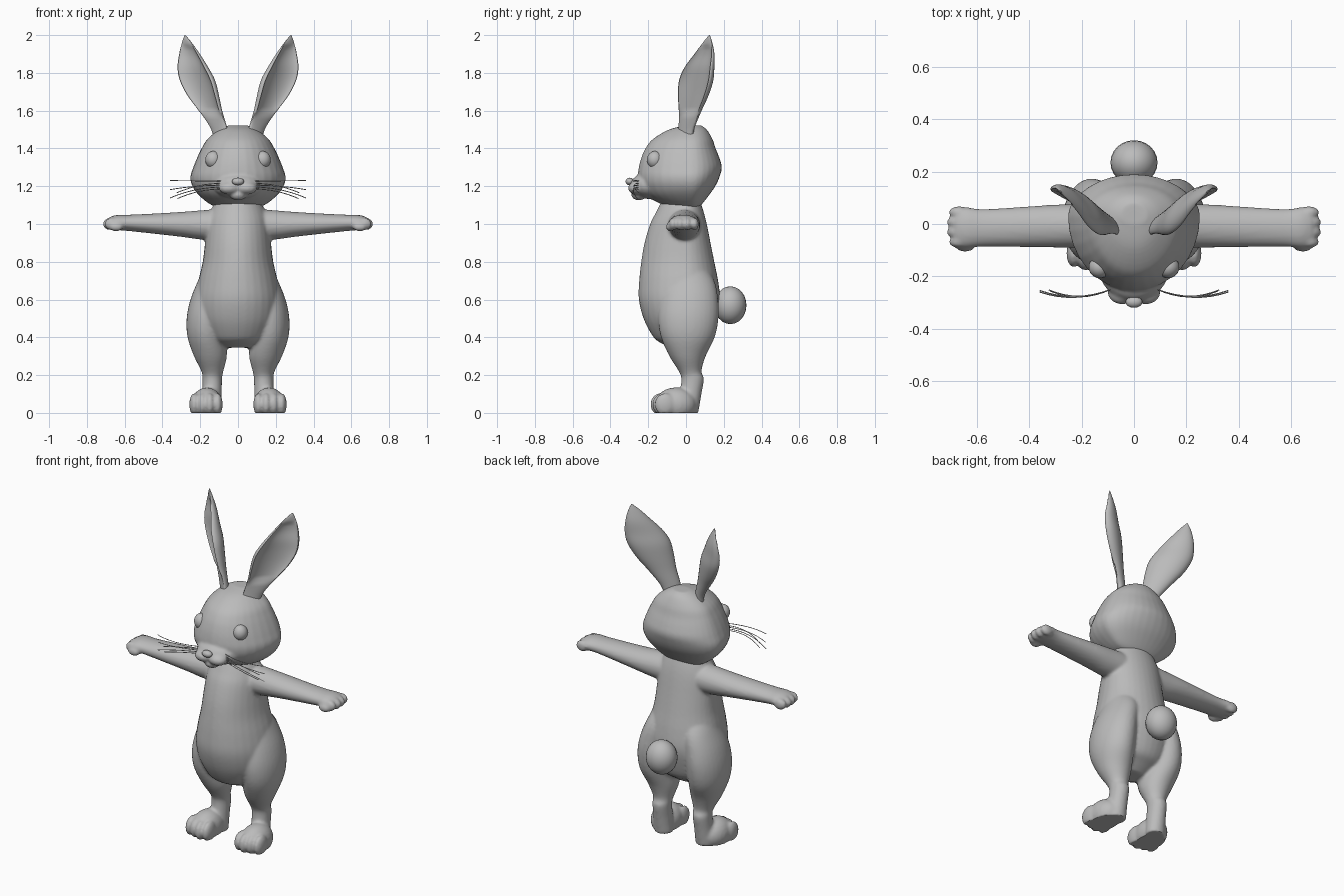
import bpy, bmesh, math
from mathutils import Matrix, Vector

if "Cube" in bpy.data.objects:
    bpy.data.objects.remove(bpy.data.objects["Cube"])

fur = bpy.data.materials.new("grey_fur")
fur.diffuse_color = (0.5, 0.5, 0.5, 1)
fur.use_nodes = True
fur.node_tree.nodes["Principled BSDF"].inputs["Base Color"].default_value = fur.diffuse_color


def catmull(p, n=4):
    """Resample a list of tuples with a smooth spline."""
    out = []
    for i in range(len(p) - 1):
        a, b, c, d = p[max(i - 1, 0)], p[i], p[i + 1], p[min(i + 2, len(p) - 1)]
        for k in range(n):
            t = k / n
            out.append(tuple(0.5 * (2 * q + (r - o) * t + (2 * o - 5 * q + 4 * r - s) * t * t
                                    + (3 * q - o - 3 * r + s) * t ** 3)
                             for o, q, r, s in zip(a, b, c, d)))
    return out + [p[-1]]


def skin(bm, rings):
    """Bridge rings of points and cap the ends."""
    vs = [[bm.verts.new(p) for p in r] for r in rings]
    n = len(vs[0])
    for a, b in zip(vs, vs[1:]):
        for i in range(n):
            j = (i + 1) % n
            bm.faces.new((a[i], a[j], b[j], b[i]))
    bm.faces.new(vs[0][::-1])
    bm.faces.new(vs[-1])


def loft(bm, secs, axis="z", n=32):
    """Sections: position, centre a, centre y, radius a, front radius, back radius."""
    rings = []
    for t, ca, cy, ra, rf, rb in catmull(secs):
        ring = []
        for i in range(n):
            w = 2 * math.pi * i / n
            a, y = ca + ra * math.cos(w), cy + (rb if math.sin(w) > 0 else rf) * math.sin(w)
            ring.append((a, y, t) if axis == "z" else (t, y, a))
        rings.append(ring)
    skin(bm, rings)


def ball(bm, c, r, seg=24):
    m = Matrix.Translation(c) @ Matrix.Diagonal((*r, 1))
    bmesh.ops.create_uvsphere(bm, u_segments=seg, v_segments=seg // 2, radius=1, matrix=m)


def finish(bm, name, voxel=0, smooth=4):
    bmesh.ops.recalc_face_normals(bm, faces=bm.faces)
    me = bpy.data.meshes.new(name)
    bm.to_mesh(me)
    bm.free()
    ob = bpy.data.objects.new(name, me)
    bpy.context.collection.objects.link(ob)
    bpy.context.view_layer.objects.active = ob
    ob.select_set(True)
    if voxel:
        # merge the overlapping forms into one soft skin
        m = ob.modifiers.new("merge", "REMESH")
        m.mode, m.voxel_size = "VOXEL", voxel
        s = ob.modifiers.new("soften", "SMOOTH")
        s.factor, s.iterations = 0.5, smooth
        bpy.ops.object.modifier_apply(modifier="merge")
        bpy.ops.object.modifier_apply(modifier="soften")
        for v in ob.data.vertices:
            v.co.z = max(v.co.z, 0)
    ob.data.materials.clear()
    ob.data.materials.append(fur)
    bpy.ops.object.shade_smooth_by_angle(angle=math.radians(50))
    ob.select_set(False)
    return ob


# Body: torso, legs, feet, arms and hands
bm = bmesh.new()
torso = [(0.345, -0.02, 0.08, 0.06, 0.05), (0.38, -0.02, 0.14, 0.13, 0.10),
         (0.42, 0, 0.18, 0.185, 0.13), (0.5, 0, 0.215, 0.225, 0.16),
         (0.6, 0, 0.225, 0.25, 0.18), (0.7, 0, 0.21, 0.248, 0.17),
         (0.8, 0, 0.187, 0.237, 0.15), (0.9, 0, 0.175, 0.22, 0.13),
         (1.0, 0, 0.165, 0.19, 0.11), (1.06, 0, 0.148, 0.16, 0.095),
         (1.12, 0, 0.12, 0.13, 0.075)]
loft(bm, [(z, 0, cy, rx, f, b) for z, cy, rx, f, b in torso])
legs = [(0.0, 0.14, 0.015, 0.055, 0.05), (0.1, 0.138, 0.025, 0.052, 0.057),
        (0.18, 0.136, 0.035, 0.052, 0.06), (0.22, 0.136, 0.022, 0.058, 0.06),
        (0.3, 0.146, 0.008, 0.087, 0.096), (0.4, 0.165, 0.01, 0.102, 0.142),
        (0.5, 0.165, 0.012, 0.107, 0.16), (0.6, 0.15, 0.015, 0.102, 0.155),
        (0.7, 0.12, 0.015, 0.092, 0.135), (0.8, 0.09, 0.0, 0.08, 0.09)]
arm = [(0.08, 0.995, -0.01, 0.085, 0.09), (0.2, 0.995, -0.008, 0.077, 0.084),
       (0.3, 0.998, -0.008, 0.066, 0.082), (0.45, 1.002, -0.012, 0.053, 0.076),
       (0.58, 1.006, -0.015, 0.043, 0.072), (0.64, 1.008, -0.014, 0.04, 0.078),
       (0.68, 1.005, -0.014, 0.032, 0.07)]
for s in (1, -1):
    loft(bm, [(z, s * x, y, rx, ry, ry) for z, x, y, rx, ry in legs])
    loft(bm, [(s * x, z, y, rz, ry, ry) for x, z, y, rz, ry in arm], "x")
    ball(bm, (s * 0.165, -0.055, 0.045), (0.083, 0.11, 0.09))
    for i in range(4):   # toes
        ball(bm, (s * (0.108 + 0.041 * i), -0.135 + 0.012 * abs(i - 1), 0.045), (0.027, 0.055, 0.06))
    for i in range(4):   # fingers
        ball(bm, (s * (0.68 - 0.008 * abs(i - 1.5)), 0.045 - 0.038 * i, 1.0), (0.04, 0.023, 0.033))
    ball(bm, (s * 0.645, -0.083, 0.985), (0.038, 0.024, 0.024))  # thumb
finish(bm, "body", 0.009, 5)

# Head: skull, muzzle, cheeks and chin
bm = bmesh.new()
skull = [(1.075, -0.04, 0.05, 0.06), (1.1, -0.12, 0.08, 0.14), (1.15, -0.21, 0.12, 0.205),
         (1.2, -0.245, 0.155, 0.242), (1.25, -0.255, 0.178, 0.252), (1.3, -0.25, 0.19, 0.237),
         (1.35, -0.237, 0.177, 0.217), (1.4, -0.215, 0.157, 0.193), (1.45, -0.175, 0.14, 0.162),
         (1.5, -0.09, 0.11, 0.1), (1.522, 0, 0.08, 0.05)]
loft(bm, [(z, 0, 0.03, rx, 0.03 - f, b - 0.03) for z, f, b, rx in skull])
ball(bm, (0, -0.17, 1.205), (0.135, 0.125, 0.075))
ball(bm, (0, -0.25, 1.155), (0.045, 0.04, 0.03))
for s in (1, -1):
    ball(bm, (s * 0.045, -0.262, 1.19), (0.056, 0.045, 0.034))
finish(bm, "head", 0.008, 4)

bm = bmesh.new()
ball(bm, (0, -0.298, 1.225), (0.032, 0.022, 0.02))
finish(bm, "nose")

bm = bmesh.new()
ball(bm, (0, 0.235, 0.57), (0.09, 0.085, 0.1))
finish(bm, "tail")

# Ears are crescent shells opening forward and outward
ear = [(1.45, 0.085, 0.0, 0.05, 0.0), (1.51, 0.1, 0.005, 0.057, 0.1),
       (1.6, 0.143, 0.025, 0.08, 0.25), (1.68, 0.18, 0.042, 0.107, 0.3),
       (1.76, 0.21, 0.058, 0.12, 0.3), (1.83, 0.235, 0.075, 0.104, 0.3),
       (1.9, 0.254, 0.1, 0.07, 0.3), (1.96, 0.27, 0.115, 0.034, 0.2), (2.0, 0.28, 0.125, 0.003, 0)]
across, back = Vector((0.72, 0.69, 0)), Vector((-0.69, 0.72, 0))
for s, side in ((1, "left"), (-1, "right")):
    bm = bmesh.new()
    rings = []
    for z, x, y, w, hollow in catmull(ear):
        ring = []
        for i in range(32):
            c, q = math.cos(i * math.pi / 16), math.sin(i * math.pi / 16)
            v = 0.55 * q if q > 0 else -q * (hollow * 1.9 - 0.45) if hollow < 0.24 else 0
            if q <= 0 and hollow >= 0.24:
                # thick rim around the hollow
                v = -0.1 * min(1, -q * 3) + max(0, -q - 0.35) * hollow * 1.6
            p = Vector((x, y, z)) + across * (w * c) + back * (w * (v - 0.1))
            ring.append((s * p.x, p.y, p.z))
        rings.append(ring)
    skin(bm, rings)
    finish(bm, side + "_ear")

    # Eye with a soft lid ring
    bm = bmesh.new()
    ball(bm, (s * 0.131, -0.165, 1.34), (0.042, 0.042, 0.046))
    finish(bm, side + "_eye")

    # Whiskers: thin arcs sweeping out from the muzzle
    cu = bpy.data.curves.new(side + "_whiskers", "CURVE")
    cu.dimensions, cu.bevel_depth, cu.bevel_resolution = "3D", 0.0022, 0
    for z0, x1, z1, dy in ((1.228, 0.36, 1.23, 0), (1.205, 0.36, 1.182, 0.006),
                           (1.195, 0.36, 1.138, 0), (1.215, 0.325, 1.165, 0.008),
                           (1.185, 0.32, 1.135, 0.004)):
        sp = cu.splines.new("POLY")
        sp.points.add(8)
        for i, p in enumerate(sp.points):
            t = i / 8
            p.co = (s * (0.09 + (x1 - 0.09) * t), -0.25 - 0.1 * t * (1 - t) - 0.01 * t + dy * t,
                    z0 + (z1 - z0) * t * t, 1)
    ob = bpy.data.objects.new(side + "_whiskers", cu)
    cu.materials.append(fur)
    bpy.context.collection.objects.link(ob)
